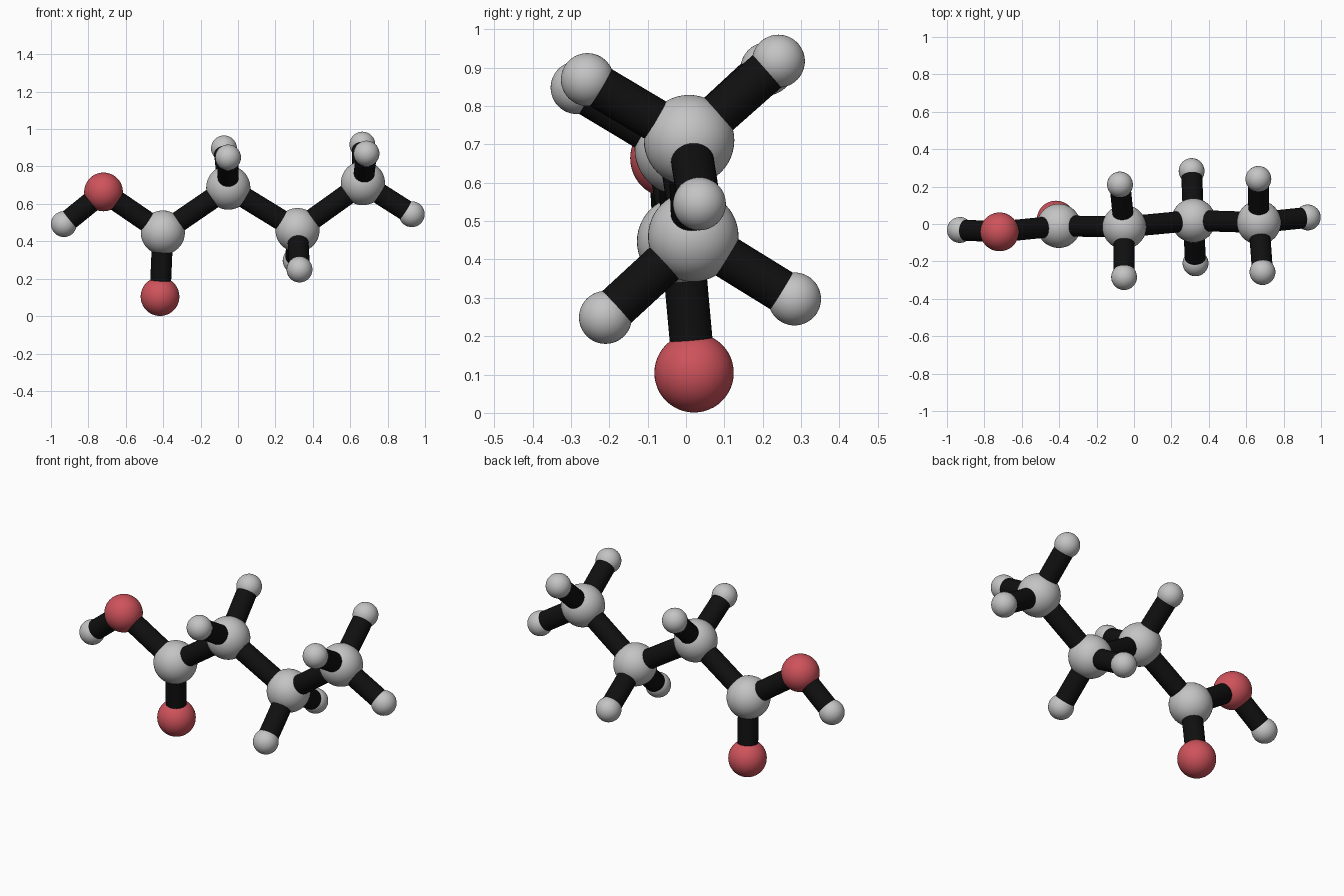
import bpy
from mathutils import Vector

cube = bpy.data.objects.get("Cube")
if cube:
    bpy.data.objects.remove(cube, do_unlink=True)


def material(name, colour, roughness=0.5):
    mat = bpy.data.materials.new(name)
    mat.use_nodes = True
    mat.diffuse_color = (*colour, 1)
    bsdf = mat.node_tree.nodes["Principled BSDF"]
    bsdf.inputs["Base Color"].default_value = (*colour, 1)
    bsdf.inputs["Roughness"].default_value = roughness
    return mat


GREY = material("light_grey", (0.55, 0.55, 0.55))
RED = material("soft_red", (0.62, 0.085, 0.105))
BLACK = material("black", (0.005, 0.005, 0.005))

# Ball kinds: radius and material
KINDS = {
    "carbon": (0.118, GREY),
    "oxygen": (0.1035, RED),
    "hydrogen": (0.069, GREY),
}
ROD_RADIUS = 0.056

# Balls: name -> kind, centre
BALLS = {
    "carbon_1": ("carbon", (-0.402, -0.010, 0.447)),
    "carbon_2": ("carbon", (-0.052, -0.016, 0.687)),
    "carbon_3": ("carbon", (0.318, 0.019, 0.460)),
    "carbon_4": ("carbon", (0.668, 0.008, 0.711)),
    "oxygen_lower": ("oxygen", (-0.417, 0.021, 0.1045)),
    "oxygen_upper": ("oxygen", (-0.719, -0.042, 0.664)),
    "hydrogen_right_end": ("hydrogen", (-0.931, -0.032, 0.492)),
    "hydrogen_2_back": ("hydrogen", (-0.075, 0.211, 0.897)),
    "hydrogen_2_front": ("hydrogen", (-0.053, -0.284, 0.848)),
    "hydrogen_3_back": ("hydrogen", (0.308, 0.283, 0.297)),
    "hydrogen_3_front": ("hydrogen", (0.329, -0.210, 0.249)),
    "hydrogen_4_back": ("hydrogen", (0.665, 0.241, 0.917)),
    "hydrogen_4_front": ("hydrogen", (0.687, -0.257, 0.869)),
    "hydrogen_left_end": ("hydrogen", (0.929, 0.035, 0.545)),
}

# Rods: pairs of joined balls
RODS = [
    ("carbon_1", "carbon_2"), ("carbon_2", "carbon_3"), ("carbon_3", "carbon_4"),
    ("carbon_1", "oxygen_lower"), ("carbon_1", "oxygen_upper"),
    ("oxygen_upper", "hydrogen_right_end"),
    ("carbon_2", "hydrogen_2_back"), ("carbon_2", "hydrogen_2_front"),
    ("carbon_3", "hydrogen_3_back"), ("carbon_3", "hydrogen_3_front"),
    ("carbon_4", "hydrogen_4_back"), ("carbon_4", "hydrogen_4_front"),
    ("carbon_4", "hydrogen_left_end"),
]


def finish(name, mat):
    obj = bpy.context.object
    obj.name = name
    obj.data.materials.append(mat)
    bpy.ops.object.shade_smooth_by_angle()


for name, (kind, centre) in BALLS.items():
    radius, mat = KINDS[kind]
    bpy.ops.mesh.primitive_uv_sphere_add(segments=48, ring_count=24,
                                         radius=radius, location=centre)
    finish(name, mat)

for start, end in RODS:
    a, b = Vector(BALLS[start][1]), Vector(BALLS[end][1])
    bpy.ops.mesh.primitive_cylinder_add(
        vertices=32, radius=ROD_RADIUS, depth=(b - a).length, location=(a + b) / 2,
        rotation=(b - a).to_track_quat("Z", "Y").to_euler())
    # Rod ends sit inside the balls, clear of the far surface
    bpy.context.object.scale.z = 0.98
    finish(f"rod_{start}_to_{end}", BLACK)
